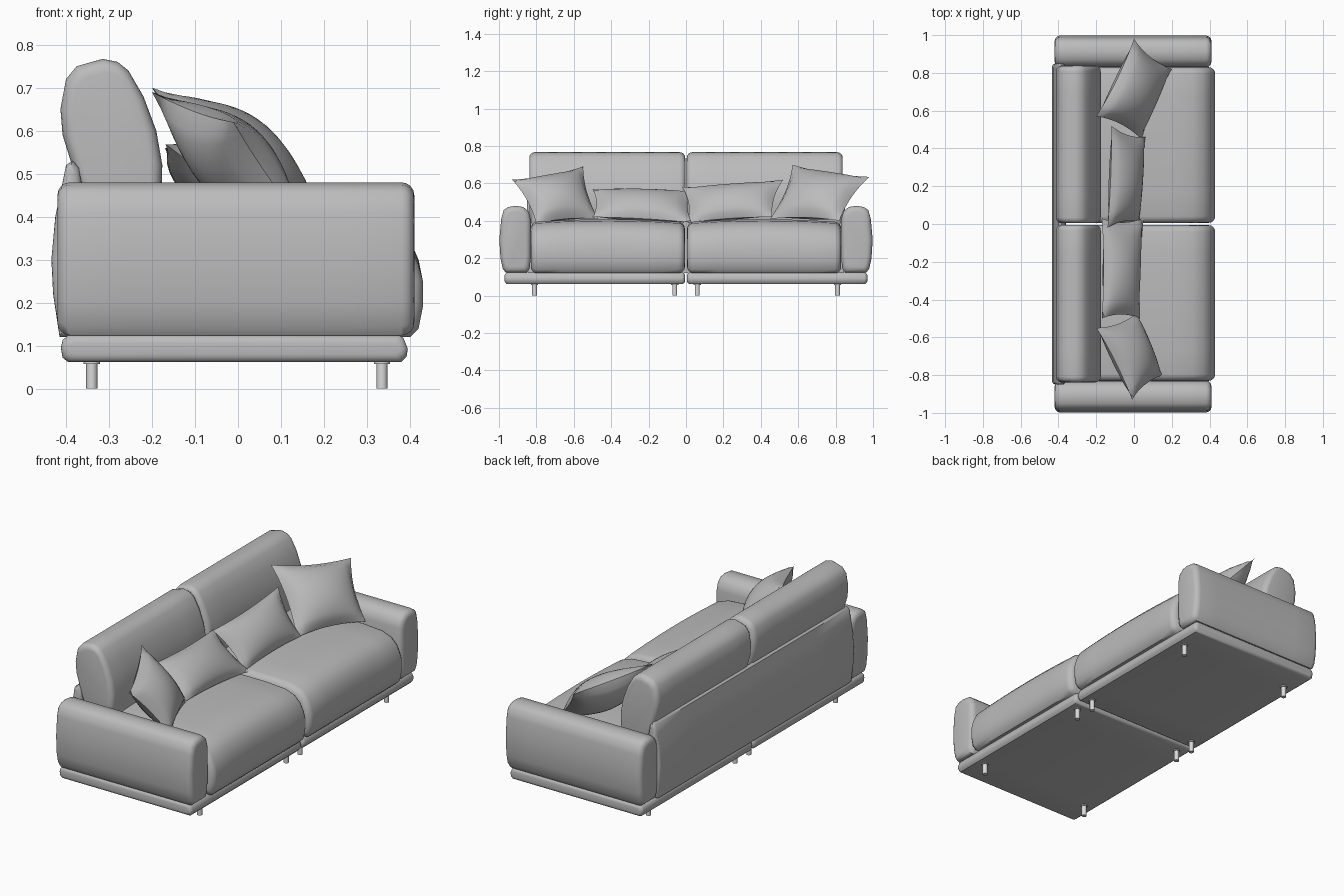
import bpy, bmesh, math
from mathutils import Vector

if "Cube" in bpy.data.objects:
    bpy.data.objects.remove(bpy.data.objects["Cube"], do_unlink=True)


def material(name, value):
    m = bpy.data.materials.new(name)
    m.use_nodes = True
    col = (value, value, value, 1)
    m.diffuse_color = col
    m.node_tree.nodes["Principled BSDF"].inputs["Base Color"].default_value = col
    return m


FABRIC = material("grey_fabric", 0.5)
METAL = material("light_metal", 0.7)
parts = []


def finish(name, bm, mat):
    bmesh.ops.recalc_face_normals(bm, faces=bm.faces)
    me = bpy.data.meshes.new(name)
    bm.to_mesh(me)
    bm.free()
    ob = bpy.data.objects.new(name, me)
    bpy.context.collection.objects.link(ob)
    me.materials.append(mat)
    parts.append(ob)
    return ob


def soft_prism(name, profile, axis, lo, hi, r, crown=0.0, steps=4):
    """Sweep a closed profile along an axis with rounded ends and a slight crown."""
    us, vs = zip(*profile)
    cu, cv = (min(us) + max(us)) / 2, (min(vs) + max(vs)) / 2
    hu, hv = (max(us) - min(us)) / 2, (max(vs) - min(vs)) / 2
    angles = [math.pi / 2 * i / steps for i in range(steps + 1)]
    start = [(lo + r * (1 - math.sin(a)), r * (1 - math.cos(a))) for a in reversed(angles)]
    mids = [(lo + r + (hi - lo - 2 * r) * i / 6, 0) for i in range(1, 6)]
    stations = start[::1] + mids + [(lo + hi - t, d) for t, d in reversed(start)]
    # Ends run from the fully inset ring outwards to the full profile
    stations = sorted((t, d) for t, d in [(lo + r * (1 - math.cos(a)), r * (1 - math.sin(a))) for a in angles]
                      + mids + [(hi - r * (1 - math.cos(a)), r * (1 - math.sin(a))) for a in angles])
    bm = bmesh.new()
    rings = []
    for t, d in stations:
        s = (2 * t - lo - hi) / (hi - lo)
        ring = []
        for u, v in profile:
            pu = cu + (u - cu) * (1 - d / hu)
            pv = cv + (v - cv) * (1 - d / hv)
            if v > cv:
                pv -= crown * s * s
            ring.append(bm.verts.new((pu, t, pv) if axis == "y" else (t, pu, pv)))
        rings.append(ring)
    n = len(profile)
    for a, b in zip(rings, rings[1:]):
        for i in range(n):
            bm.faces.new((a[i], a[(i + 1) % n], b[(i + 1) % n], b[i]))
    bm.faces.new(rings[0])
    bm.faces.new(rings[-1])
    return finish(name, bm, FABRIC)


def pillow(name, corners, thick, pinch=0.1, n=14):
    """Scatter pillow: bulged sheet pair between four corners with pulled-in edges."""
    a, b, c, d = map(Vector, corners)
    normal = (c - a).cross(b - d).normalized()
    bm = bmesh.new()
    for side in (1, -1):
        grid = []
        for i in range(n + 1):
            row = []
            for j in range(n + 1):
                u, v = 2 * i / n - 1, 2 * j / n - 1
                pu = u * (1 - pinch * (1 - v * v))
                pv = v * (1 - pinch * (1 - u * u))
                s, t = (pu + 1) / 2, (pv + 1) / 2
                p = (a * (1 - s) + b * s) * (1 - t) + (d * (1 - s) + c * s) * t
                bulge = ((1 - u * u) * (1 - v * v)) ** 0.6
                row.append(bm.verts.new(p + normal * side * thick / 2 * bulge))
            grid.append(row)
        for i in range(n):
            for j in range(n):
                bm.faces.new((grid[i][j], grid[i + 1][j], grid[i + 1][j + 1], grid[i][j + 1]))
    bmesh.ops.remove_doubles(bm, verts=bm.verts, dist=0.0005)
    return finish(name, bm, FABRIC)


def leg(name, x, y):
    bm = bmesh.new()
    for radius, z0, z1 in ((0.013, 0, 0.058), (0.019, 0.057, 0.066)):
        geo = bmesh.ops.create_cone(bm, cap_ends=True, segments=16, radius1=radius,
                                    radius2=radius, depth=z1 - z0)
        bmesh.ops.translate(bm, verts=geo["verts"], vec=(x, y, (z0 + z1) / 2))
    finish(name, bm, METAL)


# Profiles: seat, back cushion, back panel and plinth in x-z, arm in y-z
SEAT = [(-0.36, 0.12), (0.40, 0.12), (0.42, 0.14), (0.43, 0.19), (0.43, 0.25), (0.42, 0.30),
        (0.40, 0.345), (0.365, 0.38), (0.31, 0.4), (0.2, 0.408), (-0.36, 0.408)]
BACK = [(-0.34, 0.38), (-0.19, 0.38), (-0.178, 0.46), (-0.176, 0.52), (-0.19, 0.6), (-0.22, 0.68),
        (-0.255, 0.74), (-0.28, 0.76), (-0.315, 0.767), (-0.375, 0.75), (-0.4, 0.72),
        (-0.413, 0.65), (-0.408, 0.59), (-0.38, 0.5)]
PANEL = [(-0.36, 0.12), (-0.362, 0.47), (-0.37, 0.515), (-0.385, 0.53), (-0.4, 0.52), (-0.41, 0.47),
         (-0.425, 0.4), (-0.434, 0.3), (-0.43, 0.22), (-0.415, 0.12)]
PLINTH = [(-0.395, 0.062), (0.38, 0.062), (0.392, 0.075), (0.395, 0.092), (0.385, 0.118),
          (0.375, 0.124), (-0.395, 0.124), (-0.408, 0.113), (-0.412, 0.095), (-0.408, 0.072)]
ARM = [(0.85, 0.124), (0.836, 0.145), (0.83, 0.2), (0.83, 0.41), (0.842, 0.45), (0.87, 0.474), (0.91, 0.48),
       (0.95, 0.474), (0.975, 0.457), (0.988, 0.41), (0.998, 0.3), (0.992, 0.2), (0.98, 0.145), (0.965, 0.124)]

# Mirrored halves
for side, label in ((1, "left"), (-1, "right")):
    def span(lo, hi):
        return sorted((side * lo, side * hi))
    soft_prism(label + "_seat_cushion", SEAT, "y", *span(0.006, 0.83), 0.035, crown=0.015)
    soft_prism(label + "_back_cushion", BACK, "y", *span(0.004, 0.838), 0.03)
    soft_prism(label + "_plinth", PLINTH, "y", *span(0.005, 0.97), 0.018)
    soft_prism(label + "_arm", [(side * y, z) for y, z in ARM], "x", -0.42, 0.41, 0.03)
    for x, end in ((0.335, "front"), (-0.34, "back")):
        leg(f"{label}_{end}_outer_leg", x, side * 0.81)
        leg(f"{label}_{end}_inner_leg", x, side * 0.06)

soft_prism("back_panel", PANEL, "y", -0.85, 0.85, 0.02)

# Scatter pillows: corners as top pair, then bottom pair
pillow("left_corner_pillow", [(-0.2, 0.57, 0.7), (0.0, 0.98, 0.635),
                              (0.2, 0.82, 0.4), (0.04, 0.45, 0.41)], 0.17)
pillow("right_corner_pillow", [(-0.2, -0.55, 0.69), (-0.01, -0.93, 0.62),
                               (0.15, -0.8, 0.385), (0.02, -0.47, 0.41)], 0.17)
pillow("left_lumbar_pillow", [(-0.14, -0.02, 0.58), (-0.12, 0.52, 0.62),
                              (0.06, 0.46, 0.42), (0.03, 0.01, 0.39)], 0.13, 0.08)
pillow("right_lumbar_pillow", [(-0.17, 0.03, 0.56), (-0.17, -0.5, 0.57),
                               (0.03, -0.5, 0.42), (0.05, 0.03, 0.39)], 0.13, 0.08)

# Smooth shading with crisp seams
bpy.ops.object.select_all(action="DESELECT")
for ob in parts:
    ob.select_set(True)
bpy.context.view_layer.objects.active = parts[0]
bpy.ops.object.shade_smooth_by_angle(angle=math.radians(45))
